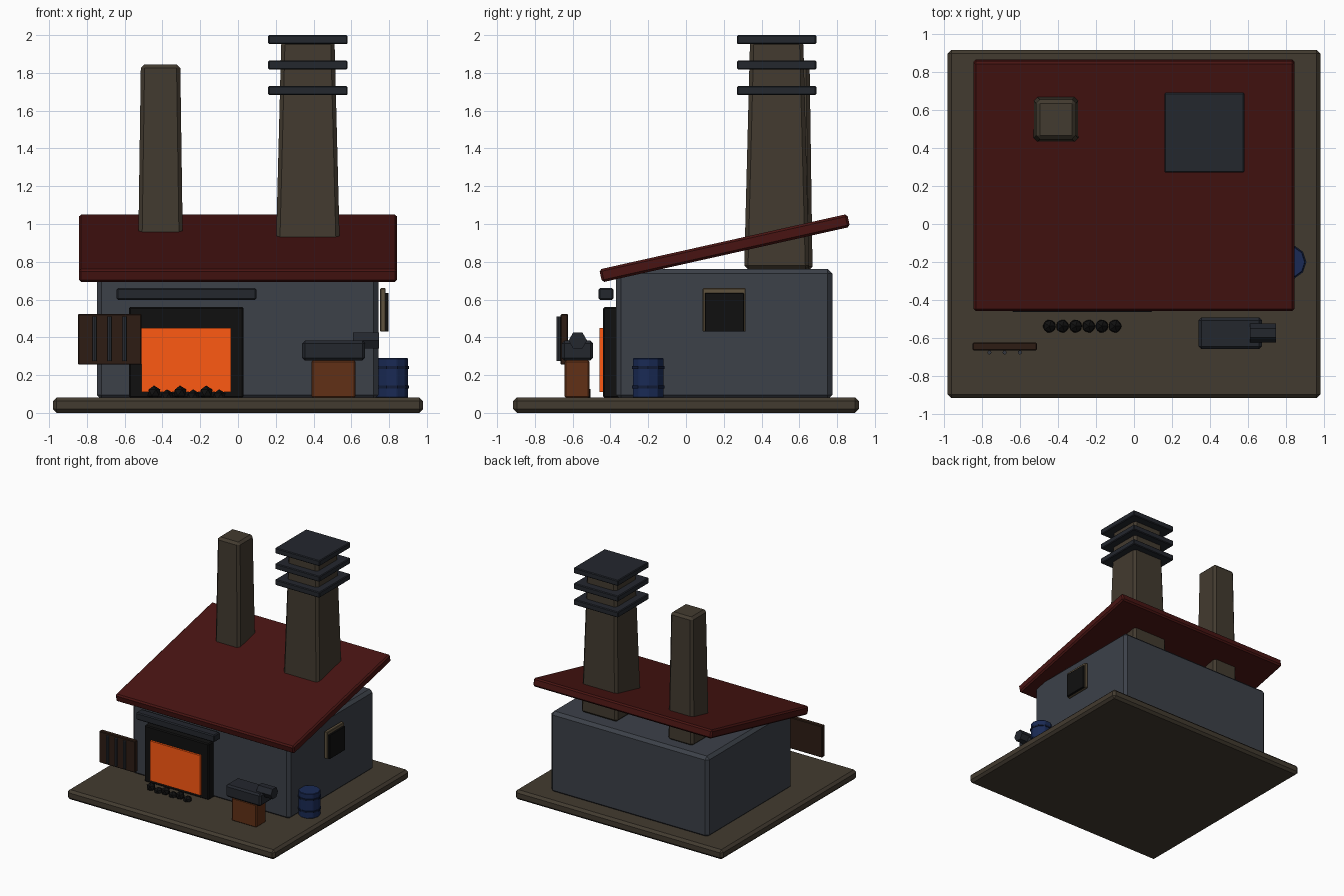
import bpy, bmesh, math
from mathutils import Matrix, Vector

if "Cube" in bpy.data.objects:
    bpy.data.objects.remove(bpy.data.objects["Cube"])

COLORS = {
    "stone": (0.055, 0.043, 0.029), "roof": (0.065, 0.007, 0.006),
    "wall": (0.045, 0.052, 0.066), "iron": (0.017, 0.020, 0.027),
    "black": (0.005, 0.005, 0.005), "glow": (1.0, 0.10, 0.006),
    "wood": (0.12, 0.03, 0.008), "dark_wood": (0.026, 0.012, 0.007),
    "blue": (0.010, 0.023, 0.09), "dark_blue": (0.006, 0.012, 0.04),
    "steel": (0.035, 0.04, 0.05), "trim": (0.114, 0.084, 0.048),
}
MATS = {}
for key, rgb in COLORS.items():
    MATS[key] = bpy.data.materials.new(key)
    MATS[key].diffuse_color = (*rgb, 1)


def finish(name, bm, mat, bevel=0):
    if bevel:
        bmesh.ops.bevel(bm, geom=bm.edges[:], offset=bevel, segments=1,
                        affect='EDGES', clamp_overlap=True)
    mesh = bpy.data.meshes.new(name)
    bm.to_mesh(mesh)
    bm.free()
    mesh.materials.append(MATS[mat])
    obj = bpy.data.objects.new(name, mesh)
    bpy.context.collection.objects.link(obj)
    return obj


def box(name, x, y, z, mat, bevel=0.006, taper=1.0):
    """Chamfered box from (min, max) ranges; taper scales the top."""
    bm = bmesh.new()
    bmesh.ops.create_cube(bm, size=1)
    for v in bm.verts:
        if v.co.z > 0:
            v.co.x *= taper
            v.co.y *= taper
        v.co = Vector([v.co[i] * (r[1] - r[0]) for i, r in enumerate((x, y, z))])
    obj = finish(name, bm, mat, bevel)
    obj.location = [(r[0] + r[1]) / 2 for r in (x, y, z)]
    return obj


def cylinder(name, center, radius, depth, sides, mat, rot=None, bevel=0):
    bm = bmesh.new()
    bmesh.ops.create_cone(bm, cap_ends=True, segments=sides, radius1=radius,
                          radius2=radius, depth=depth, matrix=rot or Matrix())
    obj = finish(name, bm, mat, bevel)
    obj.location = center
    return obj


def around(c, half):
    return (c - half, c + half)


# Ground slab and building
box("base_slab", (-0.98, 0.98), (-0.915, 0.915), (0, 0.082), "stone", 0.02)
box("building_body", (-0.747, 0.743), (-0.37, 0.775), (0.07, 0.762), "wall", 0.025)

# Sloped roof
roof = box("roof", (-0.843, 0.843), (-0.468, 0.877), (0.837, 0.907), "roof", 0.012)
roof.rotation_euler.x = 0.22

# Chimneys
box("small_chimney", around(-0.41, 0.12), around(0.55, 0.12), (0.755, 1.845),
    "stone", 0.02, 0.87)
box("large_chimney", around(0.37, 0.172), around(0.48, 0.172), (0.76, 1.97),
    "stone", 0.02, 0.82)
for i, z in enumerate((1.706, 1.842, 1.976)):
    box(f"chimney_cap_{i + 1}", around(0.37, 0.21), around(0.48, 0.21),
        around(z, 0.024), "iron", 0.006)

# Furnace
box("furnace_frame", (-0.578, 0.03), (-0.44, -0.35), (0.08, 0.56), "black", 0.008)
box("furnace_glow", (-0.51, -0.038), (-0.457, -0.43), (0.11, 0.45), "glow", 0)
box("furnace_lintel", (-0.643, 0.098), (-0.462, -0.384), (0.598, 0.66), "iron", 0.008)

# Coal lumps
for i in range(6):
    bm = bmesh.new()
    bmesh.ops.create_icosphere(bm, subdivisions=1, radius=0.038)
    coal = finish(f"coal_{i + 1}", bm, "black")
    coal.location = (-0.445 + 0.069 * i, -0.537, 0.107 if i % 2 == 0 else 0.087)

# Tool rack with hanging bars
box("rack_board", (-0.848, -0.51), (-0.664, -0.624), (0.255, 0.523), "dark_wood", 0.005)
for i in range(3):
    cylinder(f"rack_bar_{i + 1}", (-0.76 + 0.08 * i, -0.675, 0.392), 0.011, 0.235,
             8, "steel")

# Anvil on its block
box("anvil_block", (0.388, 0.622), (-0.642, -0.51), (0.08, 0.278), "wood", 0.008)
box("anvil_body", (0.34, 0.672), (-0.658, -0.492), (0.277, 0.382), "iron", 0.014)
cylinder("anvil_horn", (0.677, -0.573, 0.383), 0.049, 0.137, 6, "iron",
         Matrix.Rotation(math.pi / 2, 4, 'Y'))

# Barrel with hoops
turn = Matrix.Rotation(math.pi / 2, 4, 'Z')
cylinder("barrel", (0.815, -0.2, 0.185), 0.086, 0.21, 10, "blue", turn, 0.004)
for i, z in enumerate((0.137, 0.24)):
    cylinder(f"barrel_hoop_{i + 1}", (0.815, -0.2, z), 0.091, 0.014, 10,
             "dark_blue", turn)

# Side window
box("window_frame", (0.753, 0.782), (0.088, 0.316), (0.43, 0.66), "trim", 0.004)
box("window_pane", (0.775, 0.797), (0.1, 0.306), (0.43, 0.634), "black", 0.002)

for m in bpy.data.materials:
    if m.users and not m.is_grease_pencil:
        m.use_nodes = True
        m.node_tree.nodes["Principled BSDF"].inputs["Base Color"].default_value = m.diffuse_color
